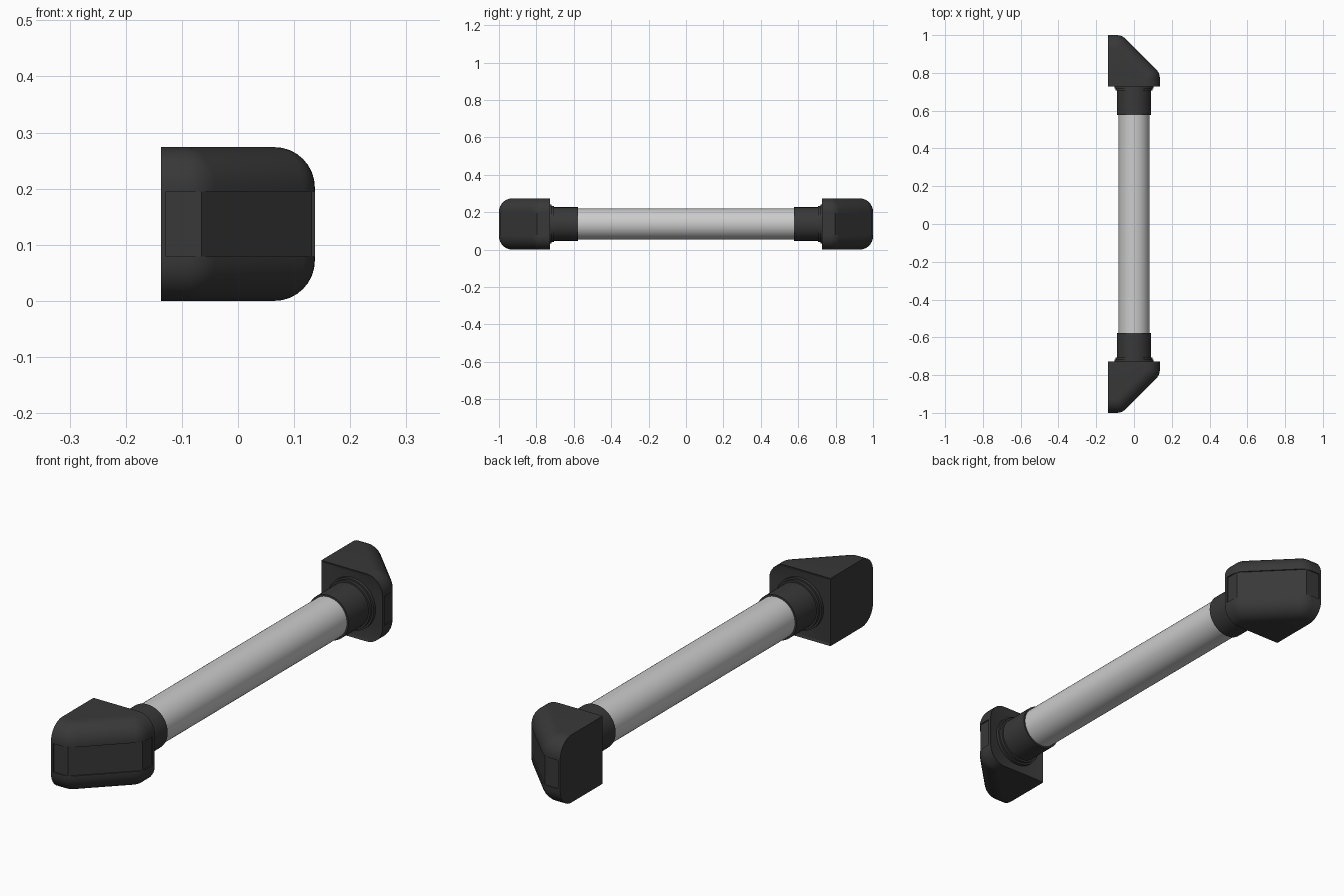
import bpy, bmesh
from math import sin, cos, tan, pi, radians

if "Cube" in bpy.data.objects:
    bpy.data.objects.remove(bpy.data.objects["Cube"])

H = 0.274          # bracket height
HW = 0.137         # half width in x
CZ = H / 2         # tube axis height
R = 0.072          # edge fillet radius
K = tan(pi / 8)

dark = bpy.data.materials.new("dark_plastic")
dark.diffuse_color = (0.04, 0.04, 0.04, 1)
dark.use_nodes = True
dark.node_tree.nodes["Principled BSDF"].inputs["Base Color"].default_value = dark.diffuse_color


def finish(name, bm, mat=None, mirror=False):
    bmesh.ops.recalc_face_normals(bm, faces=bm.faces)
    me = bpy.data.meshes.new(name)
    bm.to_mesh(me)
    bm.free()
    ob = bpy.data.objects.new(name, me)
    bpy.context.collection.objects.link(ob)
    if mat:
        me.materials.append(mat)
    bpy.ops.object.select_all(action='DESELECT')
    ob.select_set(True)
    bpy.context.view_layer.objects.active = ob
    bpy.ops.object.shade_smooth_by_angle(angle=radians(30))
    if mirror:
        m = ob.modifiers.new("mirror_y", 'MIRROR')
        m.use_axis = (False, True, False)
        m.use_mirror_merge = False
    return ob


def arc(cx, cy, r, a0, n=5):
    return [(cx + r * cos(a0 + pi / 4 * i / n), cy + r * sin(a0 + pi / 4 * i / n))
            for i in range(n + 1)]


def outline(d, t):
    """Plan outline inset by d (edge fillet); t is the panel recess depth."""
    e = d + t
    r = 0 if t else R + 0.002 - d
    p1 = (-0.063 - K * e, -1 + e)
    p2 = (HW - e, -0.80 + K * e)
    pts = [(-HW, -0.728), (-HW, -1 + d), (-0.128, -1 + d), (-0.128, -1 + e)]
    pts += arc(p1[0] - K * r, p1[1] + r, r, -pi / 2)
    pts += arc(p2[0] - r, p2[1] + K * r, r, -pi / 4)
    return pts + [(HW - e, -0.742), (HW - d, -0.742), (HW - d, -0.728)]


def bracket():
    n = 8
    fillet = [(R * (1 - cos(pi / 2 * i / n)), R * (1 - sin(pi / 2 * i / n)))
              for i in range(n + 1)]                      # (z, inset)
    z0, z1, t = 0.079, H - 0.079, 0.005
    levels = [(z, d, 0) for z, d in fillet]
    levels += [(z0, 0, 0), (z0, 0, t), (z1, 0, t), (z1, 0, 0)]
    levels += [(H - z, d, 0) for z, d in reversed(fillet)]
    bm = bmesh.new()
    rings = [[bm.verts.new((x, y, z)) for x, y in outline(d, t)] for z, d, t in levels]
    for a, b in zip(rings, rings[1:]):
        for i in range(len(a)):
            j = (i + 1) % len(a)
            bm.faces.new((a[i], a[j], b[j], b[i]))
    bm.faces.new(rings[0])
    bm.faces.new(rings[-1])
    bmesh.ops.remove_doubles(bm, verts=bm.verts, dist=1e-5)
    bmesh.ops.recalc_face_normals(bm, faces=bm.faces)
    # shallow rim around the tube-side face
    end = [f for f in bm.faces if all(abs(v.co.y + 0.728) < 1e-5 for v in f.verts)]
    bmesh.ops.inset_region(bm, faces=end, thickness=0.009, depth=-0.003, use_even_offset=True)
    return finish("end_bracket", bm, dark, True)


def lathe(name, profile, mat=None, mirror=False, n=48):
    """Closed (radius, y) profile revolved around the tube axis."""
    bm = bmesh.new()
    rings = [[bm.verts.new((r * cos(2 * pi * i / n), y, CZ + r * sin(2 * pi * i / n)))
              for i in range(n)] for r, y in profile]
    for a, b in zip(rings, rings[1:]):
        for i in range(n):
            j = (i + 1) % n
            bm.faces.new((a[i], a[j], b[j], b[i]))
    bm.faces.new(rings[0])
    bm.faces.new(rings[-1])
    return finish(name, bm, mat, mirror)


# end brackets, stepped collars and the central tube
bracket()
lathe("collar", [(0.104, -0.735), (0.104, -0.718), (0.097, -0.718), (0.097, -0.706),
                 (0.09, -0.706), (0.09, -0.578)], dark, True)
lathe("grip_tube", [(0.083, -0.60), (0.083, 0.60)])
